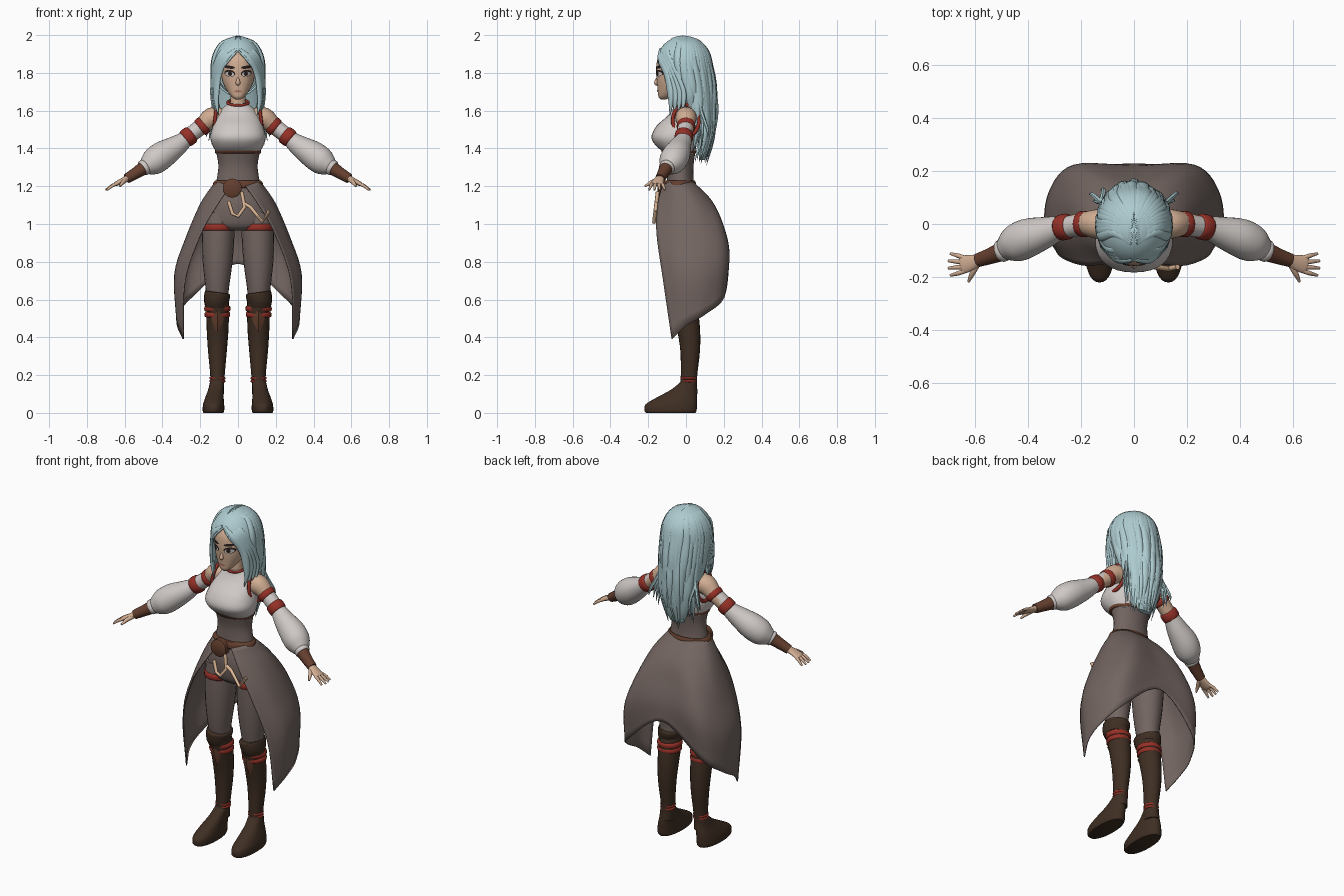
import bpy, bmesh, random
from math import sin, cos, pi, radians, sqrt
from mathutils import Vector

random.seed(4)
if "Cube" in bpy.data.objects:
    bpy.data.objects.remove(bpy.data.objects["Cube"])
parts = []
X, Y, Z = Vector((1, 0, 0)), Vector((0, 1, 0)), Vector((0, 0, 1))
SIDES = ((1, "left"), (-1, "right"))


def material(name, *rgb):
    m = bpy.data.materials.new(name)
    m.use_nodes = True
    m.diffuse_color = (*rgb, 1)
    m.node_tree.nodes["Principled BSDF"].inputs["Base Color"].default_value = (*rgb, 1)
    return m


HAIR = material("pale blue hair", .42, .6, .63)
SKIN = material("skin", .64, .42, .29)
WHITE = material("off white cloth", .62, .58, .56)
RED = material("red trim", .3, .03, .02)
GREY = material("warm grey cloth", .17, .13, .118)
BOOT = material("dark brown leather", .05, .028, .017)
BROWN = material("brown leather", .13, .05, .028)
BEIGE = material("beige cord", .76, .5, .32)
DARK = material("dark lashes", .02, .013, .012)
LIPS = material("lips", .45, .19, .14)


def finish(name, bm, mat):
    bmesh.ops.recalc_face_normals(bm, faces=bm.faces)
    me = bpy.data.meshes.new(name)
    bm.to_mesh(me)
    bm.free()
    me.materials.append(mat)
    ob = bpy.data.objects.new(name, me)
    bpy.context.collection.objects.link(ob)
    parts.append(ob)
    return ob


def spline(pts, n):
    """Smooth path through points of any dimension."""
    pts = [Vector(p) for p in pts]
    out = []
    for i in range(len(pts) - 1):
        p, q = pts[i], pts[i + 1]
        a = (q - pts[i - 1]) / 2 if i else q - p
        b = (pts[i + 2] - p) / 2 if i + 2 < len(pts) else q - p
        for k in range(n):
            t = k / n
            h = t * t * (3 - 2 * t)
            out.append(p * (1 - h) + q * h + a * (t * (1 - t) ** 2) - b * (t * t * (1 - t)))
    return out + [pts[-1]]


def tube(name, pts, mat, width=None, seg=20, sub=4, s=1, square=1):
    """Points are x, y, z, radius across, radius deep; level rings if no width axis."""
    path = spline(pts, sub)
    bm, rings = bmesh.new(), []
    for i, p in enumerate(path):
        t, a = Z, X
        if width:
            t = Vector((path[min(i + 1, len(path) - 1)] - path[max(i - 1, 0)])[:3]).normalized()
            a = (width - t * width.dot(t)).normalized()
        b, ring = t.cross(a), []
        for k in range(seg):
            c, d = cos(2 * pi * k / seg), sin(2 * pi * k / seg)
            c, d = (abs(v) ** square * (1 if v > 0 else -1) for v in (c, d))
            co = Vector(p[:3]) + a * c * max(p[3], .0005) + b * d * max(p[4], .0005)
            ring.append(bm.verts.new((co.x * s, co.y, co.z)))
        rings.append(ring)
    for r, q in zip(rings, rings[1:]):
        for k in range(seg):
            j = (k + 1) % seg
            bm.faces.new((r[k], r[j], q[j], q[k]))
    bm.faces.new(rings[0])
    bm.faces.new(rings[-1])
    return finish(name, bm, mat)


def stack(name, rows, mat, **kw):
    """Rows are z, half width, front y, back y."""
    return tube(name, [(0, (f + b) / 2, z, w, (b - f) / 2) for z, w, f, b in rows], mat, seg=32, **kw)


def round_path(*pts):
    return [(*p, p[-1]) for p in pts]


def band(name, p, q, r, mat, width=None, s=1):
    p, q = Vector(p), Vector(q)
    pts = [(*p.lerp(q, t), r * k, r * k) for t, k in ((0, .88), (.2, 1), (.8, 1), (1, .88))]
    return tube(name, pts, mat, width, s=s, sub=2)


def torus(name, loc, rot, scale, r, mat):
    bpy.ops.mesh.primitive_torus_add(location=loc, rotation=rot, major_radius=1, minor_radius=r,
                                     major_segments=32, minor_segments=8)
    ob = bpy.context.object
    ob.name, ob.scale = name, scale
    ob.data.materials.append(mat)
    parts.append(ob)


# Torso, neck and hips
stack("blouse", [(1.37, .108, -.1, .045), (1.41, .132, -.155, .055), (1.46, .147, -.183, .06),
                 (1.52, .133, -.155, .065), (1.57, .112, -.1, .065), (1.61, .085, -.07, .055),
                 (1.638, .052, -.062, .03)], WHITE, square=.88)
stack("corset", [(1.18, .125, -.105, .05), (1.24, .112, -.1, .04), (1.31, .104, -.1, .04),
                 (1.385, .116, -.118, .05)], GREY)
stack("corset_trim", [(1.373, .118, -.12, .052), (1.38, .122, -.128, .055), (1.39, .123, -.133, .055)], BROWN)
stack("neck", [(1.6, .045, -.06, .03), (1.66, .04, -.06, .02), (1.72, .04, -.055, .03)], SKIN)
stack("hips", [(.965, .1, -.08, .07), (1, .175, -.11, .09), (1.1, .165, -.12, .09), (1.2, .12, -.1, .05)], GREY)
torus("collar", (0, -.018, 1.643), (.3, 0, 0), (.055, .05, .05), .14, RED)
stack("belt", [(1.19, .13, -.12, .05), (1.2, .134, -.125, .055), (1.22, .13, -.122, .052), (1.23, .122, -.115, .046)], BROWN)
tube("buckle", round_path((-.03, -.15, 1.19, .043), (-.03, -.145, 1.19, .05), (-.03, -.11, 1.19, .05)), BROWN, X, seg=28, sub=1)
for i, line in enumerate((((-.05, 1.12), (-.03, 1.055), (0, 1.04), (.035, 1.09), (.02, 1.17)),
                          ((.03, 1.11), (.065, 1.09), (.13, 1.01), (.165, 1.07)))):
    tube(f"cord_{i}", [(x, -.15 - (1.17 - z) * .12, z, .01, .01) for x, z in line], BEIGE, Y, seg=8, sub=1)

# Open skirt, columns from the back centre round to the front edge
cols = [((0, .04, 1.22), (0, .135, 1.12), (0, .185, 1), (0, .215, .9), (0, .225, .79)),
        ((.08, .03, 1.22), (.11, .125, 1.12), (.17, .185, 1), (.22, .222, .83), (.245, .2, .61)),
        ((.12, -.02, 1.22), (.19, .05, 1.11), (.265, .1, .93), (.315, .125, .75), (.315, .1, .52)),
        ((.1, -.09, 1.22), (.18, -.06, 1.11), (.265, -.04, .93), (.332, -.02, .73), (.32, .0, .46)),
        ((.04, -.125, 1.2), (.11, -.15, 1.1), (.195, -.155, .95), (.28, -.12, .7), (.29, -.075, .39))]
cols = [[(-x, y, z) for x, y, z in c] for c in cols[:0:-1]] + cols
rows = [spline(r, 6) for r in zip(*[spline(c, 5) for c in cols])]
bm = bmesh.new()
grid = [[bm.verts.new(p) for p in r] for r in rows]
for r, q in zip(grid, grid[1:]):
    for k in range(len(r) - 1):
        bm.faces.new((r[k], r[k + 1], q[k + 1], q[k]))
mod = finish("skirt", bm, GREY).modifiers.new("thickness", "SOLIDIFY")
mod.thickness, mod.offset = .006, 0

# Arms and legs
for s, side in SIDES:
    tube(f"{side}_upper_arm", round_path((.09, 0, 1.56, .055), (.14, 0, 1.56, .056), (.2, 0, 1.51, .042),
                                         (.3, -.02, 1.43, .038)), SKIN, Y, s=s)
    torus(f"{side}_armhole_trim", (s * .122, 0, 1.55), (0, s * (pi / 2 - .12), 0), (.085, .07, .065), .14, RED)
    tube(f"{side}_under_sleeve", round_path((.19, 0, 1.52, .042), (.3, -.02, 1.435, .04)), WHITE, Y, s=s)
    band(f"{side}_upper_band", (.175, 0, 1.53), (.204, 0, 1.506), .049, RED, Y, s)
    band(f"{side}_lower_band", (.243, -.008, 1.477), (.283, -.015, 1.447), .049, RED, Y, s)
    tube(f"{side}_puff_sleeve", round_path((.275, -.01, 1.45, .042), (.33, -.03, 1.41, .058), (.4, -.052, 1.365, .073),
                                           (.45, -.075, 1.328, .07), (.485, -.093, 1.305, .048), (.498, -.1, 1.297, .034)),
         WHITE, Y, seg=28, s=s)
    band(f"{side}_sleeve_cuff", (.487, -.097, 1.305), (.508, -.105, 1.292), .042, WHITE, Y, s)
    tube(f"{side}_bracer", round_path((.49, -.1, 1.302, .038), (.54, -.12, 1.27, .031), (.59, -.137, 1.24, .026)), BROWN, Y, s=s)
    tube(f"{side}_palm", [(.575, -.133, 1.248, .02, .018), (.61, -.145, 1.23, .029, .015),
                          (.645, -.153, 1.213, .034, .012), (.655, -.155, 1.209, .028, .009)], SKIN, Y, s=s)
    for i, spread in enumerate((-1, -.33, .33, 1)):
        y = -.153 + spread * .025
        reach = .06 - .012 * abs(spread)
        tube(f"{side}_finger_{i}", round_path((.64, y, 1.214, .009), (.64 + reach / 2, y + spread * .008, 1.203, .0085),
                                              (.645 + reach, y + spread * .016, 1.18, .005)), SKIN, Y, seg=10, s=s)
    tube(f"{side}_thumb", round_path((.59, -.15, 1.235, .012), (.61, -.185, 1.22, .011), (.625, -.218, 1.2, .005)), SKIN, Z, seg=10, s=s)

    tube(f"{side}_thigh", [(.11, .01, .52, .055, .055), (.11, -.015, .64, .06, .065), (.108, -.015, .8, .079, .085),
                           (.105, -.01, .95, .086, .095), (.105, -.01, 1.06, .08, .09)], GREY, s=s)
    tube(f"{side}_garter", [(.105, -.01, z, .084 * k, .096 * k) for z, k in
                            ((.965, 1), (.972, 1.06), (.992, 1.06), (1, 1))], RED, s=s, sub=2)
    tube(f"{side}_boot_shaft", [(.115, .014, .1, .04, .048), (.109, .015, .18, .037, .043), (.109, .022, .33, .05, .052),
                                (.108, .012, .45, .058, .062), (.108, -.01, .57, .06, .07), (.11, -.015, .6, .058, .066)], BOOT, s=s)
    tube(f"{side}_boot_cuff", [(.115, -.013, .565, .06, .068), (.114, -.018, .6, .067, .08),
                               (.108, -.018, .632, .068, .083), (.107, -.018, .638, .062, .076)], BOOT, X, s=s, sub=3)
    tube(f"{side}_shoe", [(.13, -.081, 0, .052, .131), (.13, -.082, .012, .057, .138), (.129, -.078, .045, .056, .136),
                          (.125, -.05, .08, .049, .108), (.118, -.014, .12, .041, .07), (.111, .012, .16, .038, .045),
                          (.11, .014, .175, .035, .042)], BOOT, s=s, seg=32, square=.88)
    for i, (y, z, h, r) in enumerate(((0, .52, .015, .067), (-.003, .552, .016, .069), (.015, .168, .007, .042), (.015, .184, .007, .042))):
        band(f"{side}_boot_strap_{i}", (.109, y, z - h), (.109, y, z + h), r, RED, s=s)
    tube(f"{side}_shin_plate", [(.108, -.036, .41, .002, .004), (.108, -.058, .5, .034, .016),
                                (.108, -.07, .545, .004, .006)], BROWN, seg=4, sub=1, s=s)

# Head with projected face details
head = stack("head", [(1.66, .014, -.135, -.105), (1.675, .035, -.146, -.07), (1.71, .061, -.15, -.01), (1.76, .084, -.155, .05),
                      (1.82, .09, -.158, .08), (1.88, .088, -.148, .085), (1.93, .065, -.108, .06), (1.96, .03, -.05, .02)],
             SKIN, square=.88, sub=5)
tube("nose", round_path((0, -.146, 1.785, .004), (0, -.155, 1.76, .009), (0, -.156, 1.746, .0125), (0, -.147, 1.737, .006)), SKIN, X, seg=12)
bpy.context.view_layer.update()


def decal(name, x, z, w, h, lift, mat, tilt=0):
    """Thin ellipse laid on the face."""
    bm, n, rings = bmesh.new(), 20, []
    for f in (.02, .35, .7, 1):
        ring = []
        for k in range(n):
            u, v = f * w * cos(2 * pi * k / n), f * h * sin(2 * pi * k / n)
            px, pz = x + u * cos(tilt) - v * sin(tilt), z + u * sin(tilt) + v * cos(tilt)
            hit, loc, _, _ = head.ray_cast((px, -1, pz), (0, 1, 0))
            ring.append(bm.verts.new((px, (loc.y if hit else -.1) - lift, pz)))
        rings.append(ring)
    bm.faces.new(rings[0])
    for r, q in zip(rings, rings[1:]):
        for k in range(n):
            bm.faces.new((r[k], r[k - 1], q[k - 1], q[k]))
    ob = finish(name, bm, mat)
    if ob.data.polygons[0].normal.y > 0:
        ob.data.flip_normals()


for s, side in SIDES:
    decal(f"{side}_eye_outline", s * .044, 1.798, .029, .018, .002, DARK, s * .12)
    decal(f"{side}_eye_white", s * .044, 1.794, .024, .012, .003, WHITE, s * .1)
    decal(f"{side}_iris", s * .042, 1.796, .011, .012, .004, DARK)
    decal(f"{side}_brow", s * .044, 1.83, .028, .008, .003, DARK, s * .12)
decal("mouth", 0, 1.702, .021, .007, .003, LIPS)

# Hair cap, cut to a pointed hairline
HC, HR = Vector((0, -.015, 1.835)), Vector((.134, .147, .16))
bm = bmesh.new()
bmesh.ops.create_uvsphere(bm, u_segments=48, v_segments=32, radius=1)
for v in bm.verts:
    v.co = HC + v.co * HR
PEAK, SLOPE = 1.918, 1.15
for co, no in (((0, -.02, 0), Y), ((0, 0, PEAK), (SLOPE, 0, 1)), ((0, 0, PEAK), (-SLOPE, 0, 1))):
    bmesh.ops.bisect_plane(bm, geom=bm.verts[:] + bm.edges[:] + bm.faces[:], plane_co=co, plane_no=no)
gone = []
for f in bm.faces:
    c = f.calc_center_median()
    if c.y < -.02 and c.z < PEAK - SLOPE * abs(c.x):
        gone.append(f)
bmesh.ops.delete(bm, geom=gone, context="FACES")
mod = finish("hair_cap", bm, HAIR).modifiers.new("thickness", "SOLIDIFY")
mod.thickness, mod.offset = .01, -1
stack("back_hair", [(1.34, .045, .07, .1), (1.42, .08, .065, .13), (1.55, .11, .06, .145), (1.7, .118, .02, .14),
                    (1.82, .115, -.02, .12)], HAIR)


def on_cap(a, p):
    return HC + Vector((sin(p) * sin(a), -sin(p) * cos(a), cos(p))) * HR * .985


def on_parting(y):
    return Vector((.007, y, HC.z + HR.z * sqrt(1 - ((y - HC.y) / HR.y) ** 2) - .003))


# Long locks from the centre parting down the sides and back
for s, side in SIDES:
    count = 15
    for i in range(count):
        t = i / (count - 1)
        a = radians(80 + 99 * t) + random.uniform(-.04, .04)
        low = 1.6 - .26 * min(1, t * 2.6) + random.uniform(-.035, .045)
        o, back = Vector((sin(a), -cos(a), 0)), max(0, -cos(a))
        wide = random.uniform(.018, .026)
        pts = [(*on_parting(-.07 + .11 * t), .012, .006), (*on_cap(a, .62), .018, .01),
               (*on_cap(a, 1.05), wide, .012), (*on_cap(a, 1.5), wide, .013)]
        for k, (grow, shift) in enumerate(((.127, .018), (.121, .032), (.108, .034), (.09, .018))):
            z = 1.74 + (low - 1.74) * k / 3
            c = Vector((0, shift - .015 * (1 - back), z)) + o * (grow + random.uniform(-.004, .008))
            taper = (1, .92, .62, .06)[k]
            pts.append((*c, wide * taper, .013 * taper))
        tube(f"{side}_lock_{i}", pts, HAIR, Vector((cos(a), sin(a), 0)), seg=8, sub=3, s=s)
    # Loose wisps hanging behind the shoulders
    for i in range(4):
        x, y = .115 + .014 * i, .1 + random.uniform(-.02, .03)
        tube(f"{side}_wisp_{i}", round_path((.1, .06, 1.72, .008), (.12, .08, 1.6, .01), (x, y, 1.5, .008),
                                            (x + .012, y, 1.4 + .02 * i, .001)), HAIR, Y, seg=6, s=s)
    # Front locks framing the face
    for i in range(4):
        d = i * .011
        tube(f"{side}_front_lock_{i}", [(.008, -.136 + d * 2, 1.926 + d, .008, .006), (.066 + d / 2, -.135 + d, 1.876 + d, .019, .009),
                                        (.103 + d / 2, -.1 + d, 1.79 + d, .021, .011), (.114 + d / 2, -.085 + d * 2, 1.71, .021, .012),
                                        (.114 + d / 2, -.08 + d * 2, 1.64, .014, .01), (.102 + d, -.085 + d * 2, 1.575 + d, .002, .002)],
             HAIR, Vector((.7, .7, .3)), seg=10, s=s)

# Smooth shading with crisp edges
bpy.ops.object.select_all(action="DESELECT")
for ob in parts:
    ob.select_set(True)
bpy.context.view_layer.objects.active = parts[0]
bpy.ops.object.shade_smooth_by_angle(angle=radians(50))
